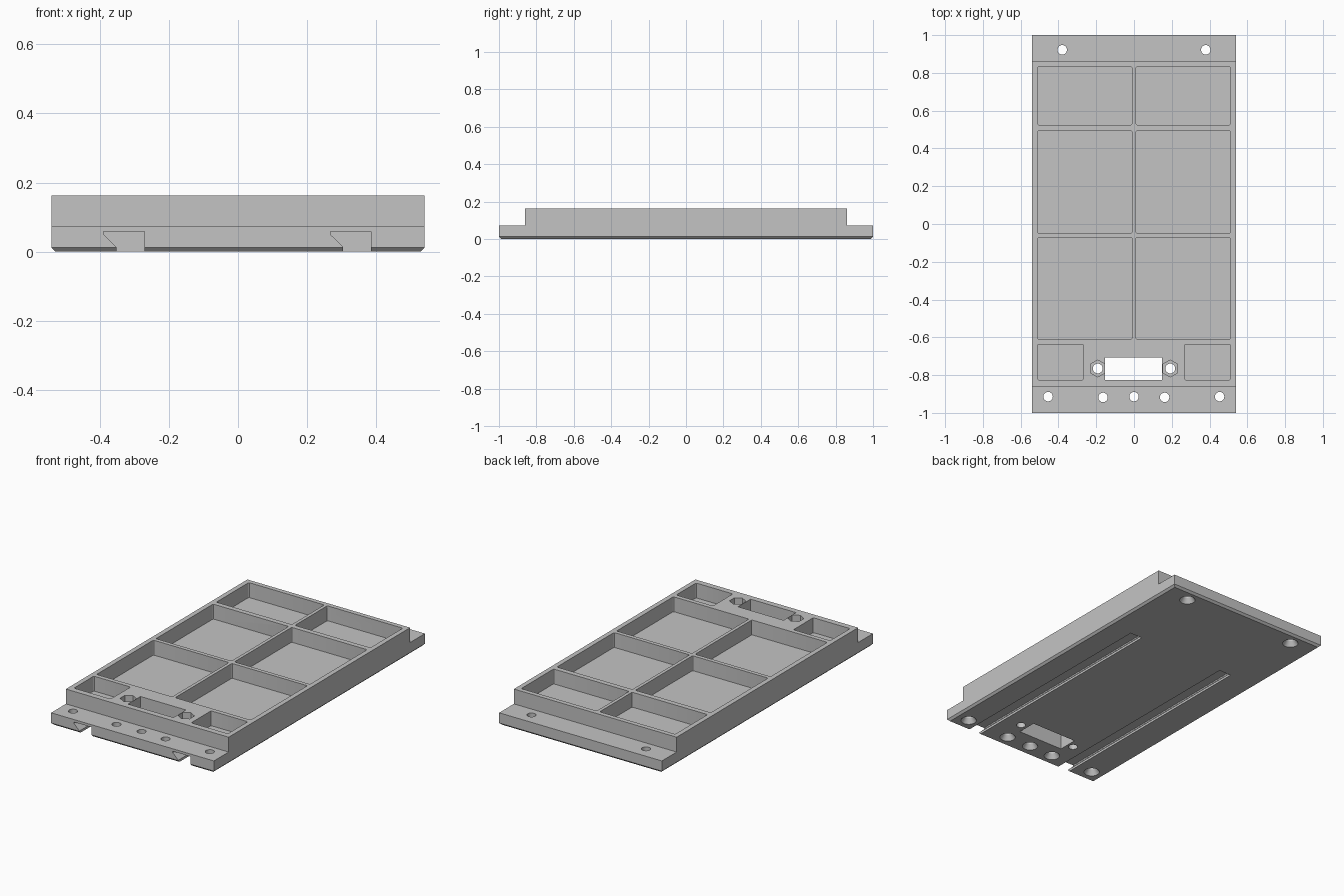
import bpy, bmesh, math
from mathutils import Vector

default = bpy.data.objects.get("Cube")
if default:
    bpy.data.objects.remove(default, do_unlink=True)

grey = bpy.data.materials.new("plain grey")
grey.use_nodes = True
colour = (0.55, 0.55, 0.55, 1)
grey.diffuse_color = colour
grey.node_tree.nodes["Principled BSDF"].inputs["Base Color"].default_value = colour


def make(name, bm):
    bmesh.ops.recalc_face_normals(bm, faces=bm.faces)
    mesh = bpy.data.meshes.new(name)
    bm.to_mesh(mesh)
    bm.free()
    mesh.materials.append(grey)
    ob = bpy.data.objects.new(name, mesh)
    bpy.context.collection.objects.link(ob)
    return ob


def extrude(points, shift):
    """Closed prism from a list of 3D points."""
    bm = bmesh.new()
    face = bm.faces.new([bm.verts.new(p) for p in points])
    new = bmesh.ops.extrude_face_region(bm, geom=[face])["geom"]
    verts = [g for g in new if isinstance(g, bmesh.types.BMVert)]
    bmesh.ops.translate(bm, vec=Vector(shift), verts=verts)
    return bm


# Stepped body: side outline swept across the width, bottom rim chamfered
W, LIP, TOP = 0.54, 0.073, 0.162
outline = [(-1, 0), (1, 0), (1, LIP), (0.86, LIP), (0.86, TOP),
           (-0.86, TOP), (-0.86, LIP), (-1, LIP)]
bm = extrude([(-W, y, z) for y, z in outline], (2 * W, 0, 0))
rim = [e for e in bm.edges if all(v.co.z < 0.001 for v in e.verts)]
bmesh.ops.bevel(bm, geom=rim, offset=0.012, segments=1, affect='EDGES')
body = make("mounting_plate", bm)


def cut(bm):
    """Subtract a temporary cutter from the body."""
    cutter = make("cutter", bm)
    cutter.hide_render = True
    mod = body.modifiers.new("cut", 'BOOLEAN')
    mod.operation, mod.solver, mod.object = 'DIFFERENCE', 'EXACT', cutter
    bpy.context.view_layer.update()
    graph = bpy.context.evaluated_depsgraph_get()
    result = bpy.data.meshes.new_from_object(body.evaluated_get(graph))
    body.modifiers.clear()
    body.data = result
    bpy.data.objects.remove(cutter, do_unlink=True)


def cut_box(x0, x1, y0, y1, z0, corner=0.0):
    bm = extrude([(x0, y0, z0), (x1, y0, z0), (x1, y1, z0), (x0, y1, z0)],
                 (0, 0, 0.3 - z0))
    if corner:
        uprights = [e for e in bm.edges
                    if abs(e.verts[0].co.z - e.verts[1].co.z) > 0.01]
        bmesh.ops.bevel(bm, geom=uprights, offset=corner, segments=3,
                        profile=0.5, affect='EDGES')
    cut(bm)


def cut_round(x, y, r0, r1, z0, z1, sides=32):
    """Cylinder, cone or hexagon cutter standing on z0."""
    pts = [(x + r0 * math.sin(2 * math.pi * i / sides),
            y + r0 * math.cos(2 * math.pi * i / sides), z0) for i in range(sides)]
    bm = extrude(pts, (0, 0, z1 - z0))
    for v in bm.verts:
        if v.co.z > (z0 + z1) / 2:
            v.co.x = x + (v.co.x - x) * r1 / r0
            v.co.y = y + (v.co.y - y) * r1 / r0
    cut(bm)


# Pockets on both sides of the middle rib
for side in (-1, 1):
    for inner, y0, y1 in ((0.01, 0.525, 0.832), (0.01, -0.048, 0.494),
                          (0.01, -0.61, -0.072), (0.267, -0.825, -0.637)):
        a, b = sorted((side * inner, side * 0.511))
        cut_box(a, b, y0, y1, LIP, 0.008)

    # Hexagonal nut recess with a through hole
    cut_round(side * 0.192, -0.765, 0.045, 0.045, 0.06, 0.3, 6)
    cut_round(side * 0.192, -0.765, 0.026, 0.026, -0.1, 0.3)

# Connector window
cut_box(-0.153, 0.149, -0.825, -0.706, -0.1)

# Screw holes in the lips, countersunk underneath
for x, y in ((-0.38, 0.922), (0.38, 0.922), (-0.455, -0.914), (-0.164, -0.918),
             (0, -0.914), (0.162, -0.918), (0.453, -0.914)):
    cut_round(x, y, 0.025, 0.025, -0.1, 0.3)
    cut_round(x, y, 0.045, 0.025, -0.002, 0.03)

# Undercut slots in the underside, open at the front
slot = [(-0.352, -0.05), (-0.271, -0.05), (-0.271, 0.058),
        (-0.389, 0.058), (-0.389, 0.05), (-0.352, 0.014)]
for dx in (0, 0.656):
    cut(extrude([(x + dx, -1.1, z) for x, z in slot], (0, 1.53, 0)))

# Smooth round walls, sharp everything else
bpy.ops.object.select_all(action='DESELECT')
body.select_set(True)
bpy.context.view_layer.objects.active = body
bpy.ops.object.shade_smooth_by_angle(angle=math.radians(30))
